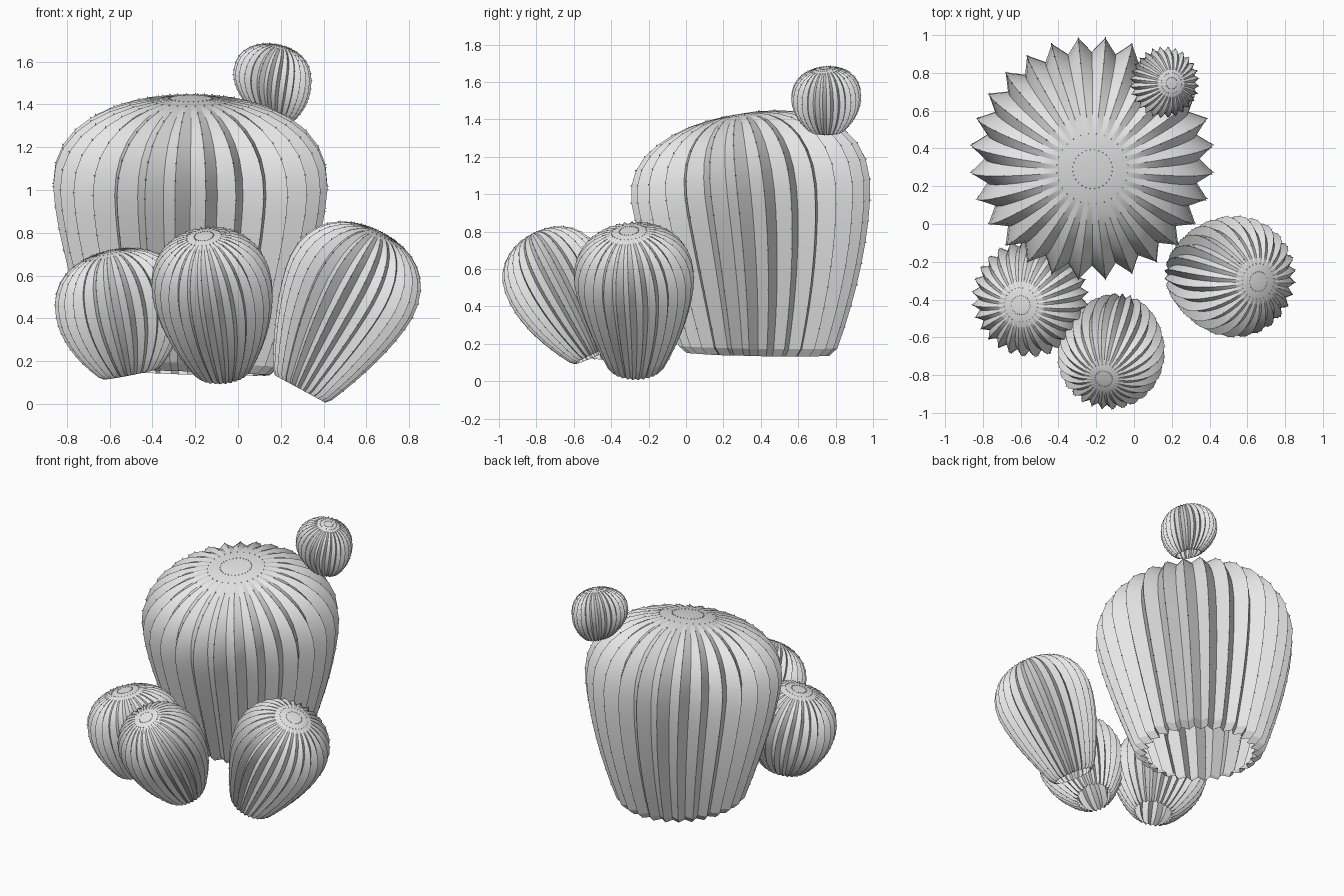
import bpy
import bmesh
import math
from mathutils import Vector

cube = bpy.data.objects.get("Cube")
if cube:
    bpy.data.objects.remove(cube, do_unlink=True)

RIBS = 28
VALLEY = 0.88        # valley radius as a share of the ridge radius
ROUNDNESS = 2.3      # superellipse exponent of the crown
CROWN_ANGLES = (0, 11, 23, 35, 46, 57, 67, 76, 83, 87)

# Plain grey
grey = bpy.data.materials.new("plain_grey")
grey.use_nodes = True
grey.diffuse_color = (0.8, 0.8, 0.8, 1)
grey.node_tree.nodes["Principled BSDF"].inputs["Base Color"].default_value = (0.8, 0.8, 0.8, 1)


def make_profile(base_share, peak, bulge):
    """(height share, radius share) pairs from the pinched base to the crown."""
    points = [(0, base_share * 0.93)]
    for k in range(8):
        t = 0.03 + (peak - 0.03) * k / 8
        points.append((t, base_share + (1 - base_share) * (1 - (1 - t / peak) ** bulge)))
    for angle in CROWN_ANGLES:
        a = math.radians(angle)
        points.append((peak + (1 - peak) * math.sin(a) ** (2 / ROUNDNESS),
                       math.cos(a) ** (2 / ROUNDNESS)))
    return points


def spine(base, mid, top, t):
    """Point on the quadratic curve through base, mid and top."""
    return (base * (1 - t) * (1 - 2 * t) + mid * 4 * t * (1 - t)
            + top * t * (2 * t - 1))


def build_cactus(name, base, mid, top, radius, base_up, top_up, base_share, peak, bulge):
    base, mid, top = Vector(base), Vector(mid), Vector(top)
    base_up, top_up = Vector(base_up).normalized(), Vector(top_up).normalized()
    profile = make_profile(base_share, peak, bulge)
    bm = bmesh.new()

    # Star-shaped rings along the bent spine, open at the base
    rings = []
    n = RIBS * 2
    for t, share in profile:
        up = base_up.lerp(top_up, t).normalized()
        side = (Vector((1, 0, 0)) - up * up.x).normalized()
        front = up.cross(side)
        centre = spine(base, mid, top, t)
        ring = []
        for i in range(n):
            a = math.pi * (i + 1) / RIBS
            r = radius * share * (VALLEY if i % 2 else 1)
            ring.append(bm.verts.new(centre + r * (side * math.cos(a) + front * math.sin(a))))
        rings.append(ring)
    for low, high in zip(rings, rings[1:]):
        for i in range(n):
            j = (i + 1) % n
            bm.faces.new((low[i], low[j], high[j], high[i]))
    apex = bm.verts.new(top)
    for i in range(n):
        bm.faces.new((rings[-1][i], rings[-1][(i + 1) % n], apex))

    # Tiny thorns along every ridge
    size = 0.004 + 0.008 * radius
    for k in range(2, len(rings) - 1):
        centre = spine(base, mid, top, profile[k][0] * 0.8)
        for i in range(0, n, 2):
            p = rings[k][i].co
            along = (rings[k + 1][i].co - rings[k - 1][i].co).normalized()
            out = p - centre
            out = (out - along * out.dot(along)).normalized()
            across = out.cross(along)
            foot = p - out * size * 0.4
            a, b, c = (bm.verts.new(foot + d * size * 0.45)
                       for d in (along, across - along, -across - along))
            tip = bm.verts.new(p + out * size * 0.8)
            for f in ((a, b, tip), (b, c, tip), (c, a, tip)):
                bm.faces.new(f)

    bmesh.ops.recalc_face_normals(bm, faces=bm.faces)
    mesh = bpy.data.meshes.new(name)
    bm.to_mesh(mesh)
    bm.free()
    mesh.materials.append(grey)
    obj = bpy.data.objects.new(name, mesh)
    bpy.context.collection.objects.link(obj)
    bpy.ops.object.select_all(action='DESELECT')
    obj.select_set(True)
    bpy.context.view_layer.objects.active = obj
    bpy.ops.object.shade_smooth_by_angle(angle=math.radians(20))


# Large cactus, a pup on its shoulder, and three smaller ones in front
build_cactus("large_cactus", (-0.235, 0.385, 0.145), (-0.225, 0.365, 0.80),
             (-0.22, 0.29, 1.43), 0.645, (0.03, 0.02, 1), (0, -0.16, 1),
             0.64, 0.67, 1.45)
build_cactus("shoulder_pup", (0.165, 0.75, 1.335), (0.158, 0.75, 1.50),
             (0.20, 0.745, 1.675), 0.187, (0.25, 0, 1), (0.25, -0.08, 1),
             0.48, 0.55, 2.0)
build_cactus("left_cactus", (0.29, -0.27, 0.07), (0.47, -0.27, 0.43),
             (0.66, -0.305, 0.805), 0.322, (0.476, 0, 0.88), (0.43, -0.10, 0.88),
             0.45, 0.66, 1.5)
build_cactus("front_cactus", (-0.07, -0.49, 0.14), (-0.11, -0.65, 0.46),
             (-0.16, -0.82, 0.785), 0.282, (-0.08, -0.40, 0.87), (-0.12, -0.46, 0.87),
             0.44, 0.62, 1.8)
build_cactus("right_cactus", (-0.50, -0.40, 0.14), (-0.54, -0.39, 0.42),
             (-0.60, -0.43, 0.715), 0.31, (-0.2, -0.05, 1), (-0.22, -0.1, 1),
             0.45, 0.58, 1.9)
